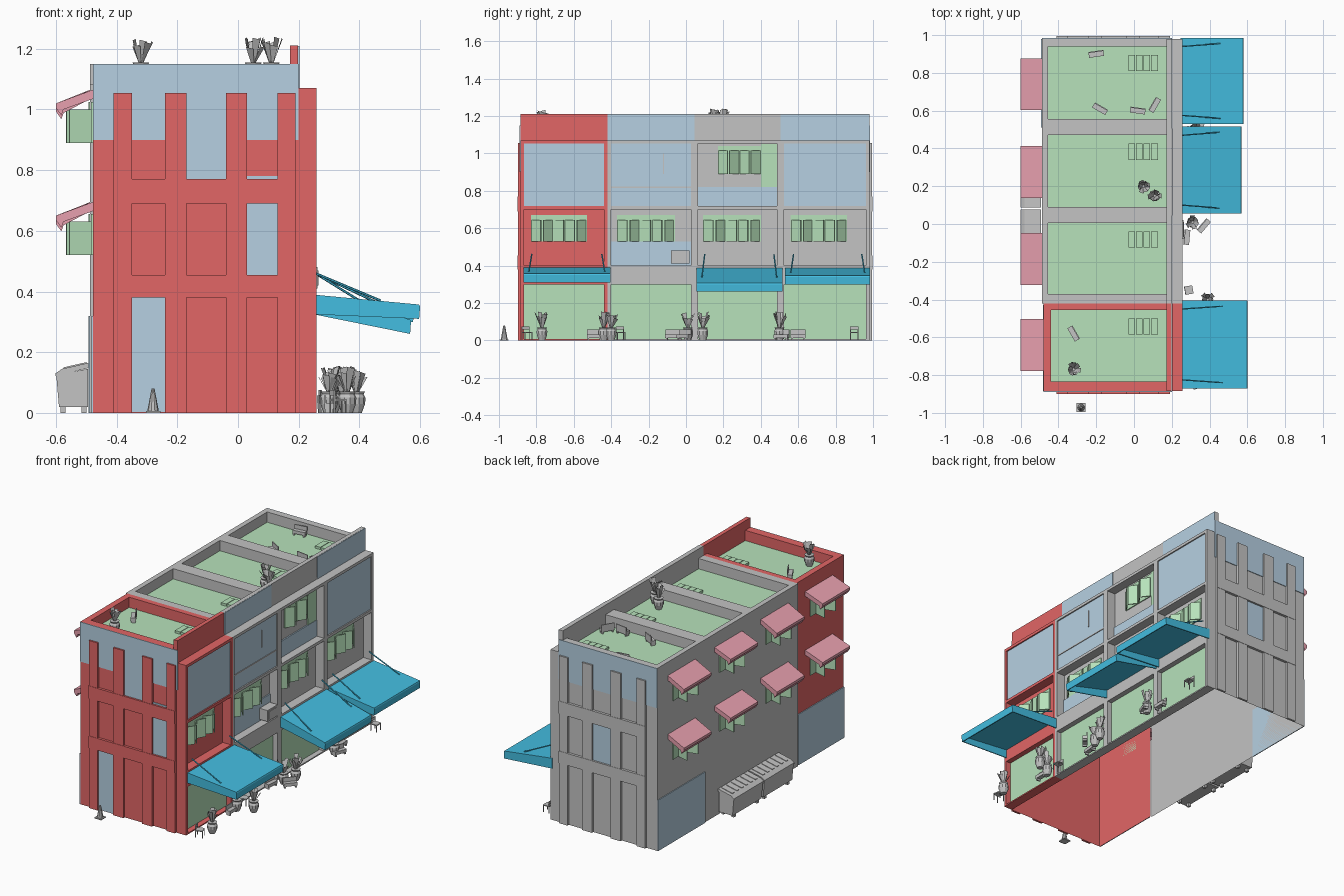
import bpy, bmesh, math, random
from mathutils import Matrix, Vector

if "Cube" in bpy.data.objects:
    bpy.data.objects.remove(bpy.data.objects["Cube"])

random.seed(4)


def material(name, rgb):
    m = bpy.data.materials.new(name)
    m.diffuse_color = [((c / 255 + 0.055) / 1.055) ** 2.4 for c in rgb] + [1]
    m.use_nodes = True
    m.node_tree.nodes["Principled BSDF"].inputs["Base Color"].default_value = m.diffuse_color
    return m


RED = material("brick_red", (226, 102, 102))
GREY = material("grey", (195, 195, 195))
BLUE = material("pale_blue", (182, 208, 226))
GREEN = material("pale_green", (183, 226, 187))
CYAN = material("awning_cyan", (68, 190, 225))
PINK = material("pink", (235, 162, 177))


def finish(name, mat, bm, loc=(0, 0, 0), rot=0):
    bmesh.ops.recalc_face_normals(bm, faces=bm.faces)
    me = bpy.data.meshes.new(name)
    bm.to_mesh(me)
    bm.free()
    me.materials.append(mat)
    ob = bpy.data.objects.new(name, me)
    ob.location = loc
    ob.rotation_euler.z = math.radians(rot)
    bpy.context.collection.objects.link(ob)
    return ob


def add_box(bm, d):
    x0, x1, y0, y1, z0, z1 = d
    m = Matrix.Translation(((x0 + x1) / 2, (y0 + y1) / 2, (z0 + z1) / 2))
    bmesh.ops.create_cube(bm, size=1, matrix=m @ Matrix.Diagonal((x1 - x0, y1 - y0, z1 - z0, 1)))


def boxes(name, mat, *dims, loc=(0, 0, 0), rot=0):
    bm = bmesh.new()
    for d in dims:
        add_box(bm, d)
    return finish(name, mat, bm, loc, rot)


def shell(name, mat, dims, open_sides):
    # box with some sides left open, given as outward directions
    bm = bmesh.new()
    add_box(bm, dims)
    bm.normal_update()
    gone = [f for f in bm.faces if any(f.normal.dot(Vector(s)) > 0.9 for s in open_sides)]
    bmesh.ops.delete(bm, geom=gone, context='FACES')
    return finish(name, mat, bm)


def prism(name, mat, pts, y0, y1):
    # x/z profile extruded along y
    bm = bmesh.new()
    f = bm.faces.new([bm.verts.new((x, y0, z)) for x, z in pts])
    r = bmesh.ops.extrude_face_region(bm, geom=[f])
    bmesh.ops.translate(bm, vec=(0, y1 - y0, 0), verts=[v for v in r["geom"] if isinstance(v, bmesh.types.BMVert)])
    bm.faces.new([v for v in f.verts]) if not f.is_valid else None
    return finish(name, mat, bm)


def lathe(bm, rings, n=10):
    # rings of (radius, z), closed at both ends
    loops = [[bm.verts.new((r * math.cos(2 * math.pi * i / n), r * math.sin(2 * math.pi * i / n), z))
              for i in range(n)] for r, z in rings]
    for a, b in zip(loops, loops[1:]):
        for i in range(n):
            bm.faces.new((a[i], a[(i + 1) % n], b[(i + 1) % n], b[i]))
    bm.faces.new(loops[0])
    bm.faces.new(loops[-1])


# House shells (hollow, open underneath), roofs, parapets and rims
E = [-0.885, -0.42, 0.045, 0.505, 0.98]
ROOF = [(-0.835, -0.455), (-0.37, 0.005), (0.09, 0.47), (0.555, 0.94)]
WALL = [RED, GREY, GREY, GREY]
for i in range(4):
    a, b = E[i], E[i + 1]
    ra, rb = ROOF[i]
    xb = -0.478 if i == 0 else -0.487
    xi = -0.44 if i == 0 else -0.455
    gaps = [(0, 0, -1), (0, 0, 1)] + [(0, -1, 0)] * (i > 0) + [(0, 1, 0)] * (i < 3)
    shell("house_lower_walls", WALL[i], (xb, 0.2, a, b, 0, 0.3), gaps + [(1, 0, 0)])
    shell("house_upper_walls", WALL[i], (xb, 0.2, a, b, 0.3, 1.08), gaps)
    boxes("roof_rim", WALL[i], (xb, xi, a, b, 1.08, 1.15), (xi, 0.172, a, ra, 1.08, 1.15),
          (xi, 0.172, rb, b, 1.08, 1.15))
    boxes("roof_deck", GREEN, (xi, 0.172, ra, rb, 1.078, 1.085))
    boxes("roof_skylight", GREEN, *[(-0.03 + 0.04 * k, 0.006 + 0.04 * k, rb - 0.13, rb - 0.045, 1.085, 1.1)
                                    for k in range(4)])
    boxes("crown_wall", WALL[i], (0.172, 0.198, a, b, 1.07, 1.21))
    if i in (1, 3):
        boxes("crown_panel", BLUE, (0.198, 0.202, a, b, 1.07, 1.209))
    # Facade frame: columns, beams, ground slab
    w = 0.018
    boxes("facade_frame", WALL[i], (0.2, 0.258, a, a + w, 0, 1.07), (0.2, 0.258, b - w, b, 0, 1.07),
          (0.2, 0.258, a + w, b - w, 0.3, 0.4), (0.2, 0.258, a + w, b - w, 0.7, 0.718),
          (0.2, 0.258, a + w, b - w, 1.052, 1.07), (0.2, 0.258, a + w, b - w, 0, 0.008))
    boxes("shop_glass", GREEN, (0.215, 0.225, a + w, b - w, 0.008, 0.3))
    if i == 2:
        boxes("upper_panel", BLUE, (0.2, 0.208, a + w, b - w, 0.718, 0.82))
    else:
        boxes("upper_panel", BLUE, (0.2, 0.25, a + w, b - w, 0.718, 1.052))

boxes("low_wall_panel", BLUE, (0.2, 0.207, -0.4, 0.027, 0.4, 0.53))
boxes("panel_ledge", GREY, (0.25, 0.254, -0.4, 0.027, 0.815, 0.822), (0.25, 0.254, -0.122, -0.117, 0.89, 1.0))
boxes("rear_lower_panel", BLUE, (-0.483, -0.478, -0.885, -0.43, 0, 0.32), (-0.492, -0.487, 0.51, 0.98, 0, 0.32))
boxes("wall_unit", GREY, (0.2, 0.262, -0.08, 0.02, 0.41, 0.48), (0.262, 0.266, -0.07, 0.01, 0.42, 0.47))


# Windows with casements swung outward; s is the outward x direction
def window(x, s, y0, y1, z0, z1, n, depth, angles):
    boxes("window_glass", GREEN, (min(x, x + s * 0.006), max(x, x + s * 0.006), y0, y1, z0, z1))
    for k in range(n):
        y = y0 + (y1 - y0) * (k + 0.5) / n
        a = angles[k % len(angles)]
        r = depth / 2 * abs(math.cos(math.radians(a))) + 0.006
        boxes("window_casement", GREEN, (-depth / 2, depth / 2, -0.003, 0.003, z0, z1 - 0.025),
              loc=(x + s * r, y, 0), rot=a)


for y0, y1 in [(-0.83, -0.53), (-0.37, -0.06), (0.09, 0.4), (0.56, 0.86)]:
    window(0.2, 1, y0, y1, 0.53, 0.67, 5, 0.06, (55, -50, 62))
window(0.2, 1, 0.17, 0.4, 0.89, 1.04, 4, 0.06, (55, -55))
boxes("balcony_door", GREEN, (0.2, 0.206, 0.4, 0.487, 0.82, 1.05))

# Rear windows with pink canopies
for k, yc in enumerate([-0.64, -0.185, 0.275, 0.74]):
    for z in (1.065, 0.695):
        xw = -0.478 if k == 0 else -0.487
        window(xw, -1, yc - 0.09, yc + 0.09, z - 0.175, z - 0.04, 2, 0.075, (15, -15))
        d = 0.012 * (k % 2)
        prism("rear_canopy", PINK, [(xw, z), (-0.6, z - 0.045 - d), (-0.6, z - 0.06 - d),
                                    (-0.582, z - 0.085 - d), (-0.575, z - 0.065 - d), (xw, z - 0.03)],
              yc - 0.137, yc + 0.137)


# End walls: pilasters, belts and flat blue panels
def end_wall(y, s, mat, panels):
    def slab(x0, x1, z0, z1, t):
        return (x0, x1, min(y, y + s * t), max(y, y + s * t), z0, z1)
    boxes("end_pilasters", mat, *[slab(a, b, 0, 1.055, 0.014) for a, b in
                                  [(-0.41, -0.35), (-0.24, -0.17), (-0.04, 0.03), (0.13, 0.19)]])
    boxes("end_belts", mat, slab(-0.41, 0.19, 0.38, 0.455, 0.016), slab(-0.41, 0.19, 0.69, 0.77, 0.016))
    boxes("end_blue_panels", BLUE, *[slab(*p, 0.004) for p in panels])


end_wall(-0.885, -1, RED, [(-0.478, 0.2, 0.9, 1.15), (-0.17, -0.04, 0.77, 0.9), (0.03, 0.13, 0.455, 0.69),
                           (0.03, 0.13, 0.77, 0.78), (-0.35, -0.24, 0.003, 0.38)])
end_wall(0.98, 1, GREY, [(-0.487, 0.2, 0.9, 1.15), (-0.17, -0.04, 0.455, 0.69)])

# Street awnings with tie rods
for y0, y1, tip, drop in [(-0.87, -0.405, 0.6, 0), (0.055, 0.515, 0.57, 0.05), (0.53, 0.985, 0.58, 0.01)]:
    def P(x, z):
        t = (x - 0.25) / 0.35
        return (0.25 + t * (tip - 0.25), z - drop * t)
    prism("awning_sheet", CYAN, [P(0.245, 0.39), P(0.597, 0.357), P(0.6, 0.35), P(0.597, 0.31),
                                 P(0.59, 0.31), P(0.59, 0.346), P(0.245, 0.378)], y0, y1)
    for y in (y0, y1 - 0.006):
        prism("awning_side", CYAN, [P(0.245, 0.389), P(0.596, 0.355), P(0.596, 0.31), P(0.245, 0.325)], y, y + 0.006)
    for y, q in ((y0 + 0.045, 0.015), (y1 - 0.045, -0.015)):
        bx, bz = P(0.47, 0.37)
        a, b = Vector((0.255, y, 0.46)), Vector((bx, y - q, bz))
        bm = bmesh.new()
        m = Matrix.Translation((a + b) / 2) @ (b - a).to_track_quat('Z', 'Y').to_matrix().to_4x4()
        bmesh.ops.create_cone(bm, cap_ends=True, segments=6, radius1=0.004, radius2=0.004,
                              depth=(b - a).length, matrix=m)
        finish("awning_rod", CYAN, bm)

# Waste containers behind the houses
for y in (-0.215, 0.09):
    prism("waste_bin_body", GREY, [(-0.495, 0.02), (-0.59, 0.02), (-0.598, 0.115), (-0.6, 0.125), (-0.495, 0.145)],
          y, y + 0.29)
    prism("waste_bin_lid", GREY, [(-0.492, 0.148), (-0.602, 0.122), (-0.602, 0.13), (-0.58, 0.145), (-0.492, 0.165)],
          y - 0.003, y + 0.293)
    for k in range(6):
        v = y + 0.02 + k * 0.046
        prism("waste_bin_lid_slat", GREY, [(-0.575, 0.146), (-0.575, 0.15), (-0.5, 0.167), (-0.5, 0.163)], v, v + 0.02)
    boxes("waste_bin_feet", GREY, *[(x, x + 0.016, v, v + 0.02, 0, 0.025) for x in (-0.585, -0.515)
                                    for v in (y + 0.02, y + 0.25)])

# Potted plants
for x, y, z in [(0.31, 0.01, 0), (0.39, -0.4, 0), (0.36, -0.77, 0), (0.3, -0.44, 0), (0.34, 0.09, 0), (0.32, 0.5, 0),
                (0.05, 0.2, 1.085), (0.11, 0.15, 1.085), (-0.32, -0.77, 1.085)]:
    bm = bmesh.new()
    lathe(bm, [(0.018, 0), (0.029, 0.03), (0.03, 0.05), (0.024, 0.062), (0.028, 0.07)])
    for k in range(9):
        a = k * 0.7 + random.uniform(-0.2, 0.2)
        d, t = Vector((math.cos(a), math.sin(a), 0)), Vector((-math.sin(a), math.cos(a), 0))
        h, r = random.uniform(0.11, 0.15), random.uniform(0.02, 0.04)
        bm.faces.new([bm.verts.new(v) for v in (
            d * 0.006 - t * 0.005 + Vector((0, 0, 0.068)), d * 0.006 + t * 0.005 + Vector((0, 0, 0.068)),
            d * r + t * 0.015 + Vector((0, 0, h)), d * r - t * 0.012 + Vector((0, 0, h + 0.006)))])
    finish("potted_plant", GREY, bm, (x, y, z))

# Street chairs
for x, y, r in [(0.33, -0.85, 20), (0.29, -0.35, 10), (0.33, 0.9, 0)]:
    boxes("street_chair", GREY, (-0.022, 0.022, -0.022, 0.022, 0.04, 0.046), (-0.022, -0.018, -0.022, 0.022, 0.058, 0.075),
          *[(u - 0.002, u + 0.002, v - 0.002, v + 0.002, 0, 0.075 if u < 0 else 0.04)
            for u in (-0.02, 0.02) for v in (-0.02, 0.02)], loc=(x, y, 0), rot=r)

# Benches on the street and on the roofs
for x, y, z, r in [(0.28, -0.07, 0, 85), (0.37, -0.01, 0, 50), (0.3, -0.49, 0, 90), (0.3, 0.6, 0, 90),
                   (0.35, 0.51, 0, 70), (-0.2, 0.9, 1.085, 8), (-0.18, 0.61, 1.085, -30), (0.02, 0.6, 1.085, -8),
                   (0.11, 0.63, 1.085, 60), (-0.32, -0.58, 1.085, -60)]:
    boxes("bench", GREY, (-0.04, 0.04, -0.015, 0.015, 0.012, 0.032), (-0.04, 0.04, 0.01, 0.016, 0.032, 0.058),
          (-0.036, -0.028, -0.013, 0.013, 0, 0.012), (0.028, 0.036, -0.013, 0.013, 0, 0.012), loc=(x, y, z), rot=r)

# Street cone
bm = bmesh.new()
add_box(bm, (-0.024, 0.024, -0.024, 0.024, 0, 0.006))
lathe(bm, [(0.019, 0.006), (0.005, 0.08)])
finish("street_cone", GREY, bm, (-0.28, -0.972, 0))
